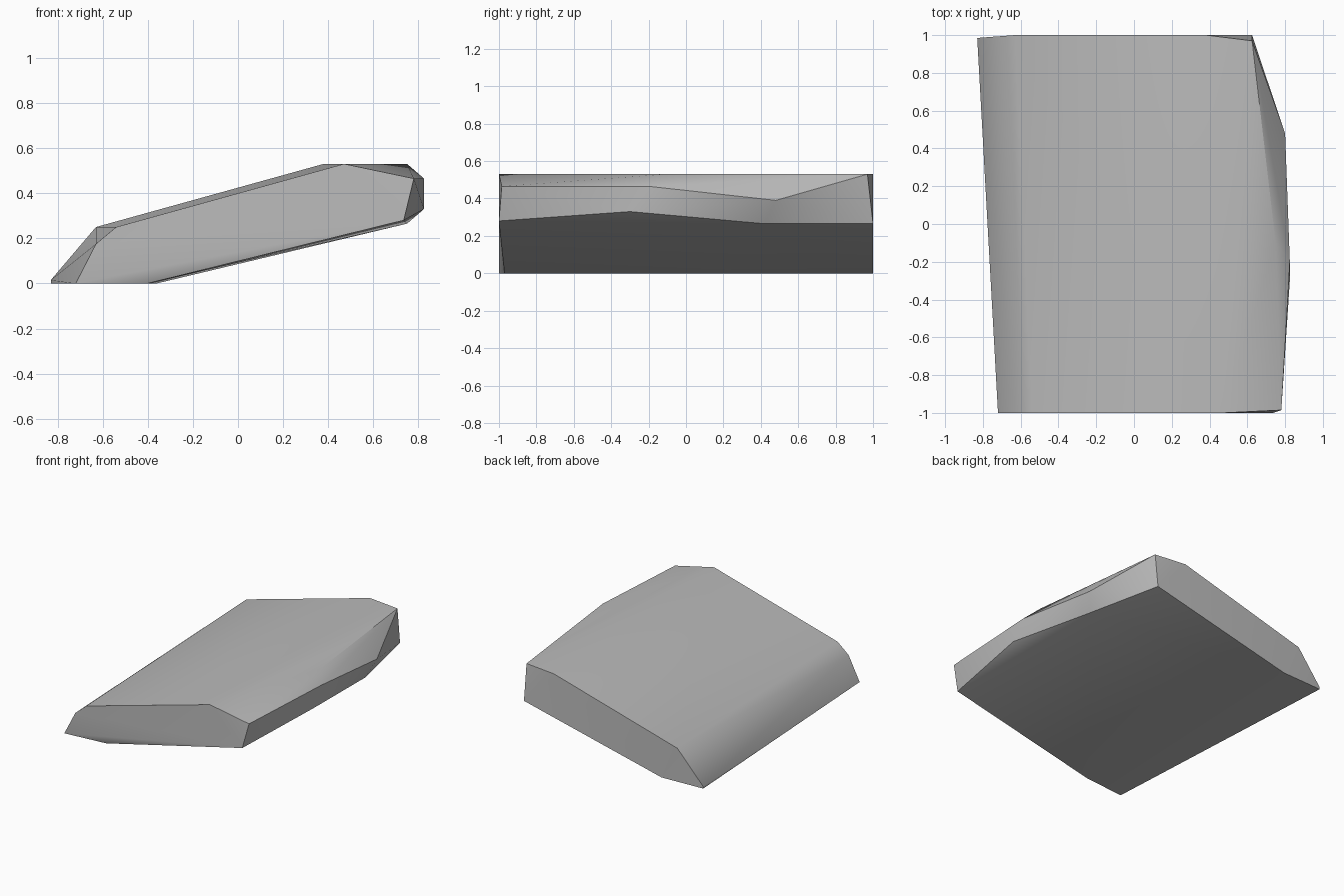
import bpy
import bmesh

default_cube = bpy.data.objects.get("Cube")
if default_cube:
    bpy.data.objects.remove(default_cube, do_unlink=True)


def make_material(name, colour):
    material = bpy.data.materials.new(name)
    material.use_nodes = True
    material.diffuse_color = colour
    shader = material.node_tree.nodes["Principled BSDF"]
    shader.inputs["Base Color"].default_value = colour
    return material


def convex_object(name, points, material):
    """Wrap a convex skin around the corner points of a solid."""
    bm = bmesh.new()
    for point in points:
        bm.verts.new(point)
    hull = bmesh.ops.convex_hull(bm, input=bm.verts)
    unused = {v for v in hull["geom_interior"] + hull["geom_unused"]
              if isinstance(v, bmesh.types.BMVert)}
    bmesh.ops.delete(bm, geom=list(unused), context="VERTS")
    bmesh.ops.recalc_face_normals(bm, faces=bm.faces)
    mesh = bpy.data.meshes.new(name)
    bm.to_mesh(mesh)
    bm.free()
    mesh.materials.append(material)
    obj = bpy.data.objects.new(name, mesh)
    bpy.context.collection.objects.link(obj)
    return obj


# Front end outline, from the lower left corner clockwise
front_corners = [
    (-.72, -1, 0), (-.63, -1, .175), (-.54, -1, .25), (.47, -1, .53),
    (.78, -.985, .465), (.735, -1, .28), (-.4, -.97, 0),
]

# Back end outline, in the same order
back_corners = [
    (-.83, .985, 0), (-.83, .985, .015), (-.63, 1, .25), (.38, 1, .53),
    (.625, .97, .53), (.625, 1, .265), (-.5, 1, 0),
]

# Chipped right side and the low ridge underneath
side_corners = [
    (.75, -.1, .53), (.825, -.2, .465), (.825, -.3, .33),
    (.8, .48, .39), (.75, .42, .265), (-.36, .2, 0),
]

stone = make_material("stone grey", (.5, .5, .5, 1))
slab = convex_object("rock_slab", front_corners + back_corners + side_corners, stone)

# Soft shading over the broad faces, crisp at the chipped edges
bpy.ops.object.select_all(action="DESELECT")
slab.select_set(True)
bpy.context.view_layer.objects.active = slab
bpy.ops.object.shade_smooth_by_angle(angle=.52)
